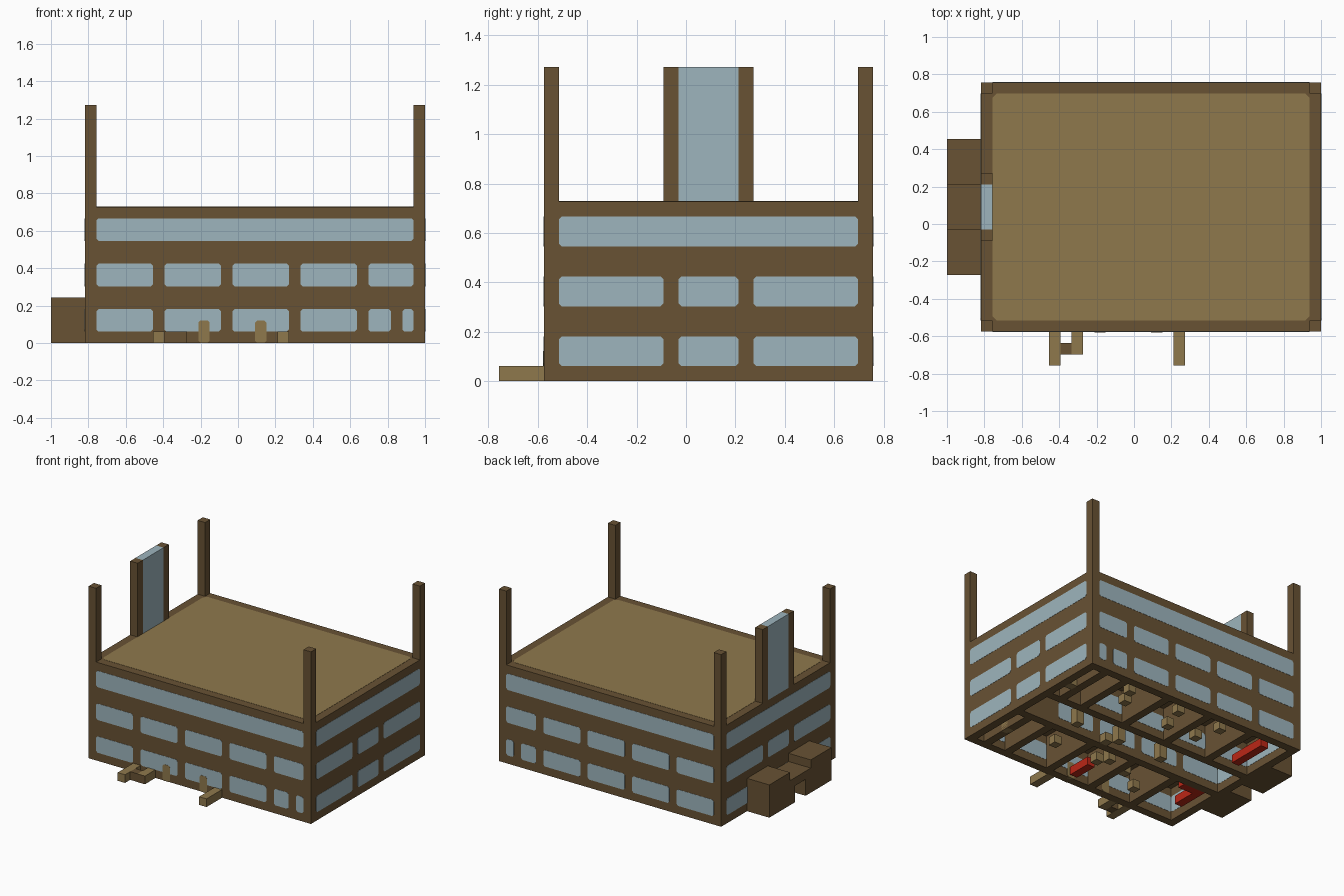
import bpy, bmesh

cube = bpy.data.objects.get("Cube")
if cube:
    bpy.data.objects.remove(cube)

U = 2 / 33          # the building sits on a 33 x 25 unit plan
EPS = 0.025         # how far flush panes stand out, in units


def material(name, rgb):
    m = bpy.data.materials.new(name)
    m.use_nodes = True
    m.diffuse_color = (*rgb, 1)
    bsdf = m.node_tree.nodes["Principled BSDF"]
    bsdf.inputs["Base Color"].default_value = (*rgb, 1)
    bsdf.inputs["Roughness"].default_value = 0.9
    return m


BROWN = material("brown_wood", (0.14, 0.085, 0.034))
TAN = material("tan_wood", (0.275, 0.19, 0.073))
GLASS = material("pale_blue_glass", (0.34, 0.46, 0.51))
RED = material("red_fabric", (0.5, 0.02, 0.008))


def box(name, xs, ys, zs, mat, chamfer_axis=None, chamfer=0.2):
    """Box between unit coordinates; chamfers the edges parallel to one axis."""
    bm = bmesh.new()
    bmesh.ops.create_cube(bm, size=1)
    spans = (xs, ys, zs)
    shift = (-16.5, -12.5, 0)
    for v in bm.verts:
        for a in range(3):
            v.co[a] = (spans[a][v.co[a] > 0] + shift[a]) * U
    if chamfer_axis is not None:
        edges = [e for e in bm.edges
                 if abs(e.verts[0].co[chamfer_axis] - e.verts[1].co[chamfer_axis]) > 1e-5]
        bmesh.ops.bevel(bm, geom=edges, offset=chamfer * U, segments=1, affect='EDGES')
    me = bpy.data.meshes.new(name)
    bm.to_mesh(me)
    bm.free()
    me.materials.append(mat)
    ob = bpy.data.objects.new(name, me)
    bpy.context.collection.objects.link(ob)
    return ob


# Outer walls
for y, side in ((3, "front"), (24, "back")):
    box(side + "_wall", (3, 33), (y, y + 1), (0, 12), BROWN)
for x, side in ((3, "right"), (32, "left")):
    box(side + "_wall", (x, x + 1), (4, 24), (0, 12), BROWN)

# Floor slabs and roof
for z, name in ((4, "first_floor"), (8, "second_floor"), (11, "roof")):
    box(name + "_slab", (4, 32), (4, 24), (z, z + 1), BROWN)
box("roof_deck", (4, 32), (4, 24), (11.9, 12 + EPS), TAN, 2, 0.4)

# Corner posts
for x in (3, 32):
    for y in (3, 24):
        box("corner_post", (x, x + 1), (y, y + 1), (12, 21), BROWN)

# Glazed screen standing on the right wall
for y in (11, 16):
    box("screen_post", (3, 4), (y, y + 1), (12, 21), BROWN)
box("screen_glass", (3, 4), (12, 16), (12, 21), GLASS)

# Windows: bays along each direction for the three storeys
BAYS = [(4, 9), (10, 15), (16, 21), (22, 27)]
LONG = [(1, BAYS + [(28, 30), (31, 32)]), (5, BAYS + [(28, 32)]), (9, [(4, 32)])]
ENDS = [(4, 11), (12, 16), (17, 24)]
SHORT = [(1, ENDS), (5, ENDS), (9, [(4, 24)])]


def thick(a):
    return (a - EPS, a + 1 + EPS)


for z, bays in LONG:
    for span in bays:
        for y in (3, 24):
            box("window", span, thick(y), (z, z + 2), GLASS, 1)
for z, bays in SHORT:
    for span in bays:
        for x in (3, 32):
            box("end_window", thick(x), span, (z, z + 2), GLASS, 0)

# Ground floor corridor walls with windows
for y in (11, 16):
    box("corridor_wall", (4, 32), (y, y + 1), (0, 4), BROWN)
    for span in BAYS:
        box("corridor_window", span, thick(y), (1, 3), GLASS, 1)

# Room partitions on both sides of the corridor
for x in (9, 15, 21, 27, 30):
    for ys in ((4, 11), (17, 24)):
        box("room_partition", (x, x + 1), ys, (0, 4), BROWN)

# Side annex: two blocks joined by a lower gateway
for y in (8, 16):
    box("annex_block", (0, 3), (y, y + 4), (0, 4), BROWN)
for y in (12, 15):
    box("gateway_pier", (0, 3), (y, y + 1), (0, 3), BROWN)
box("gateway_lintel", (0, 3), (13, 15), (2, 3), BROWN)

# Low blocks in front of the entrance
box("front_curb", (9, 10), (0, 3), (0, 1), TAN)
box("front_curb", (20, 21), (0, 3), (0, 1), TAN)
box("front_step", (11, 12), (1, 3), (0, 1), TAN)
box("front_step_face", (11, 12), (1 - EPS, 1), (0, 1), BROWN)
box("front_beam", (10, 11), (1, 2), (0, 1), BROWN)

# Entrance posts set flush in the front wall
for x in (13, 18):
    box("entrance_post", (x, x + 1), (3 - 2 * EPS, 4 + 2 * EPS), (0, 2), TAN, 1)

# Stools and small tables in the rooms
for x, y in ((30, 7), (31, 19), (25, 22), (24, 20), (18, 22), (17, 19),
             (12, 22), (13, 19), (20, 12), (18, 8), (14, 8), (11, 6), (24, 8)):
    box("stool", (x, x + 1), (y, y + 1), (0, 1), TAN)
for x, y in ((19, 13), (13, 13), (25, 13), (17, 9)):
    box("corridor_stand", (x, x + 1), (y, y + 1), (0, 2), TAN)

# Red seating
box("back_sofa", (6, 7), (18, 23), (0, 1), RED)
box("front_sofa", (5, 6), (7, 11), (0, 1), RED)
box("front_sofa_arm", (6, 8), (10, 11), (0, 1), RED)
box("small_sofa", (18, 19), (4.5, 7.5), (0, 1), RED)
